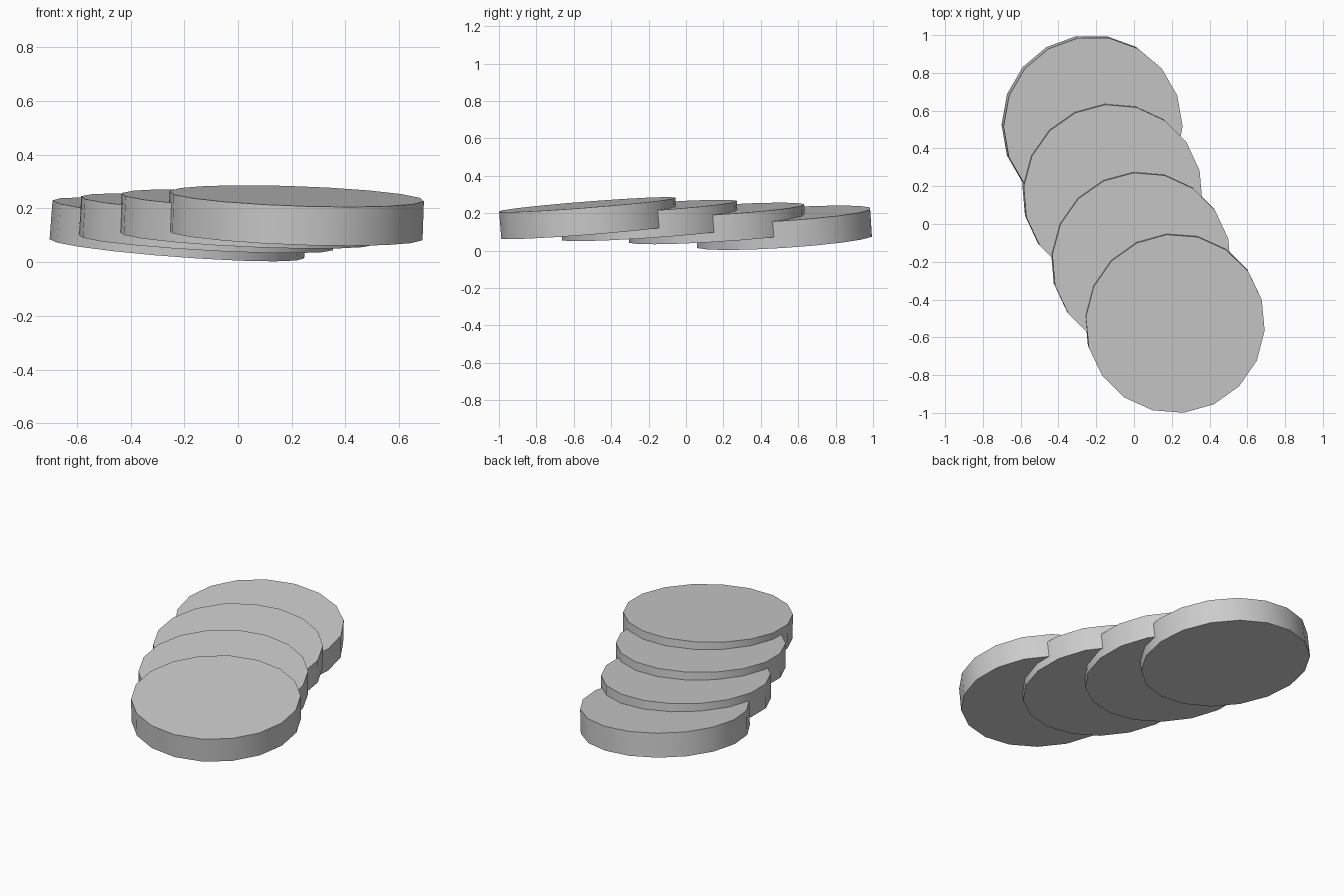
import bpy, math
from mathutils import Vector, Matrix

if "Cube" in bpy.data.objects:
    bpy.data.objects.remove(bpy.data.objects["Cube"])

RADIUS, THICK, SIDES = 0.475, 0.145, 18


def tilted_disc(name, centre, slope_x, slope_y, phase):
    """18-sided disc whose faces rise by the given slopes along x and y."""
    bpy.ops.mesh.primitive_cylinder_add(vertices=SIDES, radius=RADIUS, depth=THICK)
    disc = bpy.context.object
    disc.name = name
    tilt = Vector((0, 0, 1)).rotation_difference(Vector((-slope_x, -slope_y, 1)))
    spin = Matrix.Rotation(math.radians(phase), 4, 'Z')
    disc.matrix_world = Matrix.Translation(centre) @ tilt.to_matrix().to_4x4() @ spin
    # Round rim, crisp edges at the flat faces
    bpy.ops.object.shade_smooth_by_angle(angle=math.radians(30))
    return disc


# Row of fanned-out overlapping discs, back to front
# (centre, x slope, y slope, vertex phase in degrees)
DISCS = [
    ((-0.222, 0.522, 0.122), -0.075, 0.065, 10),
    ((-0.115, 0.164, 0.145), -0.055, 0.062, 5),
    ((0.037, -0.196, 0.161), -0.045, 0.068, 5),
    ((0.216, -0.522, 0.1735), -0.035, 0.078, 5.5),
]
for i, (centre, sx, sy, phase) in enumerate(DISCS, 1):
    tilted_disc(f"disc_{i}", centre, sx, sy, phase)
